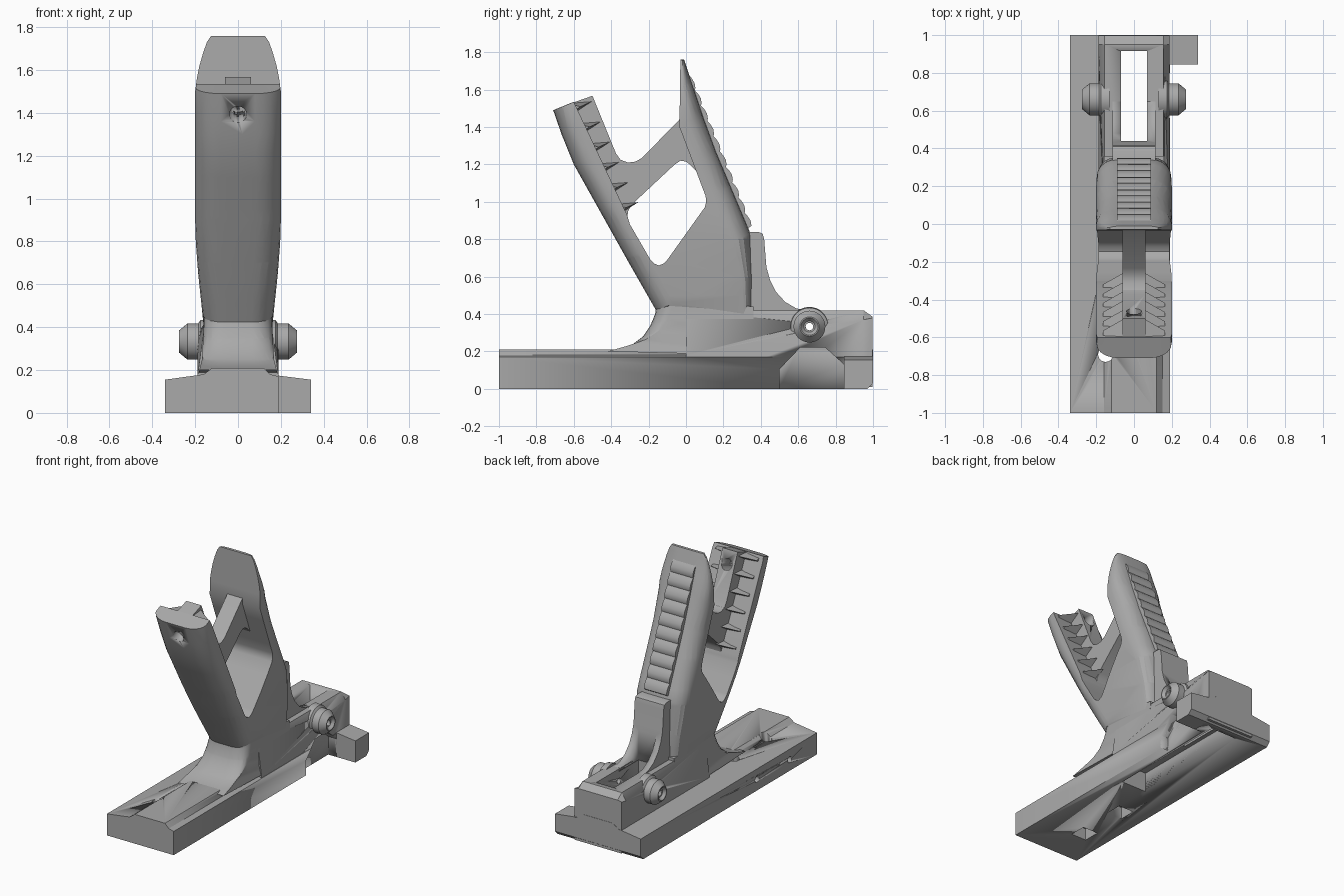
import bpy, bmesh, math
from mathutils import Vector

cube = bpy.data.objects.get("Cube")
if cube:
    bpy.data.objects.remove(cube, do_unlink=True)

grey = bpy.data.materials.new("plain_grey")
grey.use_nodes = True
GREY = (0.4, 0.4, 0.4, 1)
grey.diffuse_color = GREY
grey.node_tree.nodes["Principled BSDF"].inputs["Base Color"].default_value = GREY


def activate(ob):
    bpy.ops.object.select_all(action='DESELECT')
    ob.select_set(True)
    bpy.context.view_layer.objects.active = ob


def loft(name, rings, planes=(), width=None):
    """Skin rings of points, cap the ends; optionally slice and scale x by height."""
    bm = bmesh.new()
    loops = [[bm.verts.new(p) for p in ring] for ring in rings]
    n = len(loops[0])
    for a, b in zip(loops, loops[1:]):
        for i in range(n):
            j = (i + 1) % n
            bm.faces.new((a[i], a[j], b[j], b[i]))
    bm.faces.new(loops[0])
    bm.faces.new(loops[-1])
    bmesh.ops.recalc_face_normals(bm, faces=bm.faces)
    if width:
        bmesh.ops.triangulate(bm, faces=bm.faces)
        for z in planes:
            bmesh.ops.bisect_plane(bm, geom=bm.verts[:] + bm.edges[:] + bm.faces[:],
                                   plane_co=(0, 0, z), plane_no=(0, 0, 1))
        for v in bm.verts:
            v.co.x *= width(v.co.z)
    me = bpy.data.meshes.new(name)
    bm.to_mesh(me)
    bm.free()
    me.materials.append(grey)
    ob = bpy.data.objects.new(name, me)
    bpy.context.collection.objects.link(ob)
    activate(ob)
    bpy.ops.object.shade_smooth_by_angle(angle=math.radians(28))
    return ob


def prism(name, yz, x0, x1):
    return loft(name, [[(x, y, z) for y, z in yz] for x in (x0, x1)])


def box(name, x0, x1, y0, y1, z0, z1):
    return prism(name, [(y0, z0), (y1, z0), (y1, z1), (y0, z1)], x0, x1)


def turned(name, start, axis, profile, sides=32):
    """Round part: profile holds (distance along axis, radius)."""
    axis = Vector(axis).normalized()
    u = axis.orthogonal().normalized()
    v = axis.cross(u)
    turn = [2 * math.pi * i / sides for i in range(sides)]
    return loft(name, [[Vector(start) + axis * d + (u * math.cos(t) + v * math.sin(t)) * r
                        for t in turn] for d, r in profile])


def cut(targets, cutter):
    for ob in targets:
        activate(ob)
        mod = ob.modifiers.new("cut", 'BOOLEAN')
        mod.operation, mod.solver, mod.object = 'DIFFERENCE', 'EXACT', cutter
        bpy.ops.object.modifier_apply(modifier=mod.name)
    bpy.data.objects.remove(cutter, do_unlink=True)


def along_y(name, rings):
    """Cross-sections in x, z placed at each y."""
    return loft(name, [[(x, y, z) for x, z in sec] for y, sec in rings])


# Base rail with raised centre, one wide wing, chamfered rear foot
rail = [(-.34, 0), (.19, 0), (.19, .17), (.15, .18), (.12, .21),
        (-.12, .21), (-.16, .18), (-.34, .155)]
lift = [(x, max(z, .03)) for x, z in rail]
base = along_y("base_rail", [(-1, rail), (.97, rail), (1, lift)])
foot = [(.18, 0), (.34, 0), (.34, .155), (.18, .175)]
along_y("side_foot", [(.845, foot), (.97, foot), (1, [(x, max(z, .03)) for x, z in foot])])


# Rear housing whose shoulder line climbs to the back
def shoulder(y, top):
    s = .18 + .2 * y
    half = [(.188, .01), (.188, s), (.155, top)]
    return y, half + [(-x, z) for x, z in reversed(half)]


housing = along_y("rear_housing", [shoulder(0, .42), shoulder(.95, .42), shoulder(.998, .385)])

# Rounding stations shared by the grip and its neck
arc = [math.radians(a) for a in (0, 18, 36, 54, 72, 90)]
half = [(.4 + .6 * math.sin(a), 1 - math.cos(a)) for a in arc]
stations = [(-u, d) for u, d in reversed(half)] + half


def rounded(name, pts, planes, table):
    def width(z):
        for (z0, w0), (z1, w1) in zip(table, table[1:]):
            if z <= z1:
                return w0 + (w1 - w0) * max(0, z - z0) / (z1 - z0)
        return table[-1][1]
    rings = [[(u, y + .93 * k * d, z + .36 * k * d) for y, z, k in pts] for u, d in stations]
    return loft(name, rings, planes, width)


# Neck flaring into the rail
neck = rounded("neck", [(-.16, .44, .1), (-.165, .40, .1), (-.19, .34, .1), (-.23, .28, .1),
                        (-.29, .235, .08), (-.36, .212, .05), (-.42, .2, 0), (.36, .18, 0),
                        (.36, .44, 0)],
               (.25, .35), [(.18, .185), (.25, .168), (.44, .158)])

# Forked grip: front finger plate and tall rear plate, (y, z, edge rounding)
grip = rounded("forked_grip", [
    (-.71, 1.49, .08), (-.665, 1.36, .09), (-.6, 1.2, .1), (-.46, .95, .1), (-.32, .7, .1),
    (-.16, .42, .1), (.355, .42, -.05), (.355, .6, -.06), (.345, .83, -.1), (.24, 1.08, -.11),
    (.16, 1.27, -.11), (.09, 1.46, -.09), (.03, 1.64, -.05), (.0, 1.73, -.02), (-.01, 1.76, -.01),
    (-.03, 1.76, 0), (-.035, 1.4, 0), (.105, 1.03, 0), (.108, 1.0, 0), (.1, .97, 0),
    (-.1, .69, 0), (-.12, .67, 0), (-.145, .66, 0), (-.17, .67, 0), (-.19, .69, 0),
    (-.3, .88, 0), (-.315, .93, 0), (-.6, 1.535, 0)],
    (.5, .6, .7, .8, .9, 1.1, 1.3, 1.5, 1.56, 1.62, 1.68, 1.73),
    [(.42, .16), (.5, .17), (.65, .186), (.8, .197), (.9, .2), (1.5, .2), (1.56, .192),
     (1.62, .18), (1.68, .163), (1.73, .145), (1.76, .125)])

# Web bridging the two plates above the window
web = prism("bridge_web", [(-.62, 1.525), (-.5, 1.567), (-.375, 1.26), (-.35, 1.225), (-.31, 1.21),
                           (-.27, 1.215), (-.235, 1.235), (-.035, 1.44), (.06, 1.35), (.06, 1.16),
                           (.02, 1.2), (0, 1.215), (-.03, 1.22), (-.06, 1.2), (-.29, .985),
                           (-.31, .95), (-.315, .9), (-.37, .93)], -.06, .06)

# Wedge teeth on both sides of the web
for side in (-1, 1):
    for i in range(6):
        z = 1.5 - .108 * i
        y = -.585 + (1.5 - z) * .453
        rings = [[(side * x, y - .02, z + h), (side * x, y + reach, z + .45 * reach),
                  (side * x, y - .02, z - h)] for x, h, reach in ((.05, .03, .085), (.165, .02, .02))]
        loft("grip_tooth", rings)

# Scalloped ridges down the back of the rear plate
top, low, count = Vector((.012, 1.68)), Vector((.345, .86)), 10
step = (low - top) / count
out = Vector((.926, .376))
ridge = [top - out * .03]
for i in range(count):
    for f, h in ((.02, .001), (.25, .009), (.6, .015), (.9, .009)):
        ridge.append(top + step * (i + f) + out * h)
ridge.append(low - out * .03)
prism("back_ridges", [tuple(p) for p in ridge], -.09, .09)

# Rear tab sweeping down onto the housing
tab = prism("rear_tab", [(.3, .4), (.3, .84), (.385, .84), (.41, .83), (.418, .8), (.43, .65),
                         (.45, .58), (.48, .52), (.53, .465), (.59, .43), (.66, .418), (.66, .4)],
            -.115, .115)

# Pivot bosses
bosses = [turned("pivot_boss", (0, .66, .333), (s, 0, 0),
                 [(.13, .105), (.175, .1), (.185, .085), (.235, .085), (.275, .052),
                  (.275, .046), (.255, .03)]) for s in (-1, 1)]

# Openings: through slot, underside recess, side notch, pivot and grip holes
lower = [base, housing, neck, tab]
cut(lower, box("slot_cutter", -.07, .07, .44, .915, -.1, .7))
cut(lower[:3], box("recess_cutter", -.1, .1, 0, .925, -.1, .14))
cut(lower[:2], prism("notch_cutter", [(.5, -.1), (.5, .105), (.61, .22), (.745, .22),
                                      (.845, .13), (.845, -.1)], .125, .3))
cut([housing] + bosses, turned("pivot_cutter", (-.4, .66, .333), (1, 0, 0), [(0, .02), (.8, .02)], 20))
cut([grip, web], turned("grip_cutter", (0, -.80, 1.345), (0, .93, .36), [(0, .04), (.5, .04)], 24))

# Fixing holes in the rail
for y in (-.69, -.32):
    cut([base], turned("hole_cutter", (-.15, y, .08), (0, 0, 1), [(0, .04), (.3, .04)], 24))
    cut([base], box("pocket_cutter", -.21, -.09, y - .06, y + .06, -.1, .085))
    cut([base], turned("side_cutter", (-.4, y, .08), (1, 0, 0), [(0, .022), (.2, .022)], 20))
